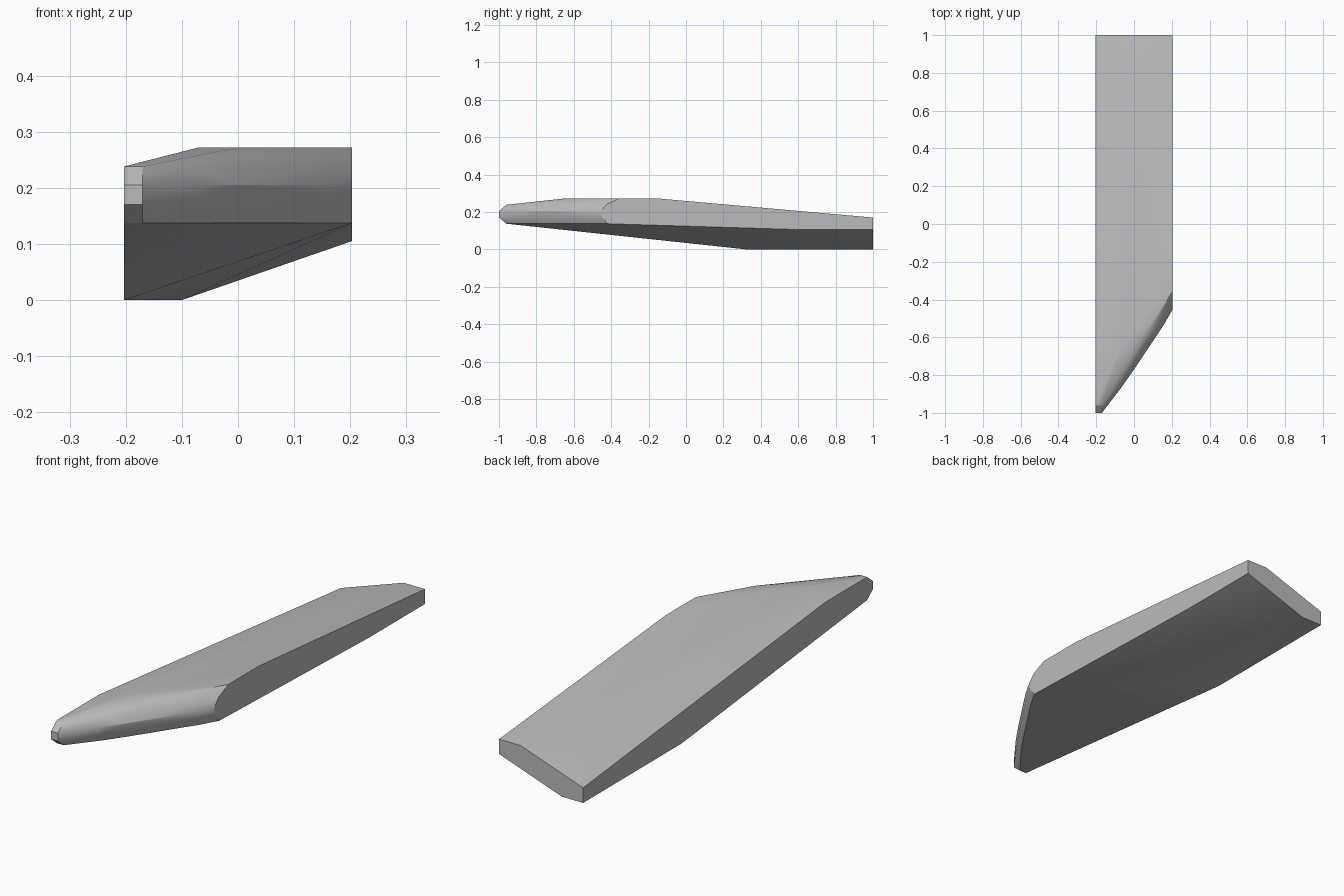
import bpy
import bmesh
import math

cube = bpy.data.objects.get("Cube")
if cube:
    bpy.data.objects.remove(cube, do_unlink=True)

# Single grey colour
grey = bpy.data.materials.new("plain_grey")
grey.use_nodes = True
colour = (0.5, 0.5, 0.5, 1)
grey.diffuse_color = colour
grey.node_tree.nodes["Principled BSDF"].inputs["Base Color"].default_value = colour

HALF = 0.203   # half width
TIP = -0.17    # inner end of the blunt tip
points = []

# Back end: six-sided slanted section
for x, z in [(-HALF, 0), (-0.1, 0), (HALF, 0.105), (HALF, 0.17), (0.1, 0.17), (-HALF, 0.066)]:
    points.append((x, 1, z))

# Long side edges: bends in the underside and the upper side
points += [(-HALF, 0.32, 0), (HALF, 0.62, 0.105),
           (-HALF, -0.67, 0.238), (HALF, -0.15, 0.272)]

# Blunt tip: bevelled front
for x in (-HALF, TIP):
    for y, z in [(-0.96, 0.137), (-1, 0.17), (-1, 0.205), (-0.96, 0.238)]:
        points.append((x, y, z))

# Swept leading edge: rounded profile carried along the outline,
# each station is (x, foremost y, y where the top plateau starts)
stations = [(-0.07, -0.87, -0.65), (0, -0.77, -0.65), (0.07, -0.665, -0.58),
            (0.16, -0.53, -0.43), (HALF, -0.455, -0.357)]
profile = [(0.035, 0.137), (0.005, 0.172), (0, 0.205), (0.03, 0.24)]
for x, front, top in stations:
    points += [(x, front + back, z) for back, z in profile]
    points.append((x, top, 0.272))

# Skin the slab
bm = bmesh.new()
for p in points:
    bm.verts.new(p)
hull = bmesh.ops.convex_hull(bm, input=bm.verts)
bmesh.ops.delete(bm, geom=[v for v in bm.verts if not v.link_faces], context="VERTS")
bmesh.ops.dissolve_limit(bm, angle_limit=math.radians(0.5), verts=bm.verts, edges=bm.edges)
bmesh.ops.recalc_face_normals(bm, faces=bm.faces)
mesh = bpy.data.meshes.new("slab_blade")
bm.to_mesh(mesh)
bm.free()
mesh.materials.append(grey)
blade = bpy.data.objects.new("slab_blade", mesh)
bpy.context.collection.objects.link(blade)

# Soft shading with crisp rims
bpy.ops.object.select_all(action="DESELECT")
blade.select_set(True)
bpy.context.view_layer.objects.active = blade
bpy.ops.object.shade_smooth_by_angle(angle=math.radians(30))
